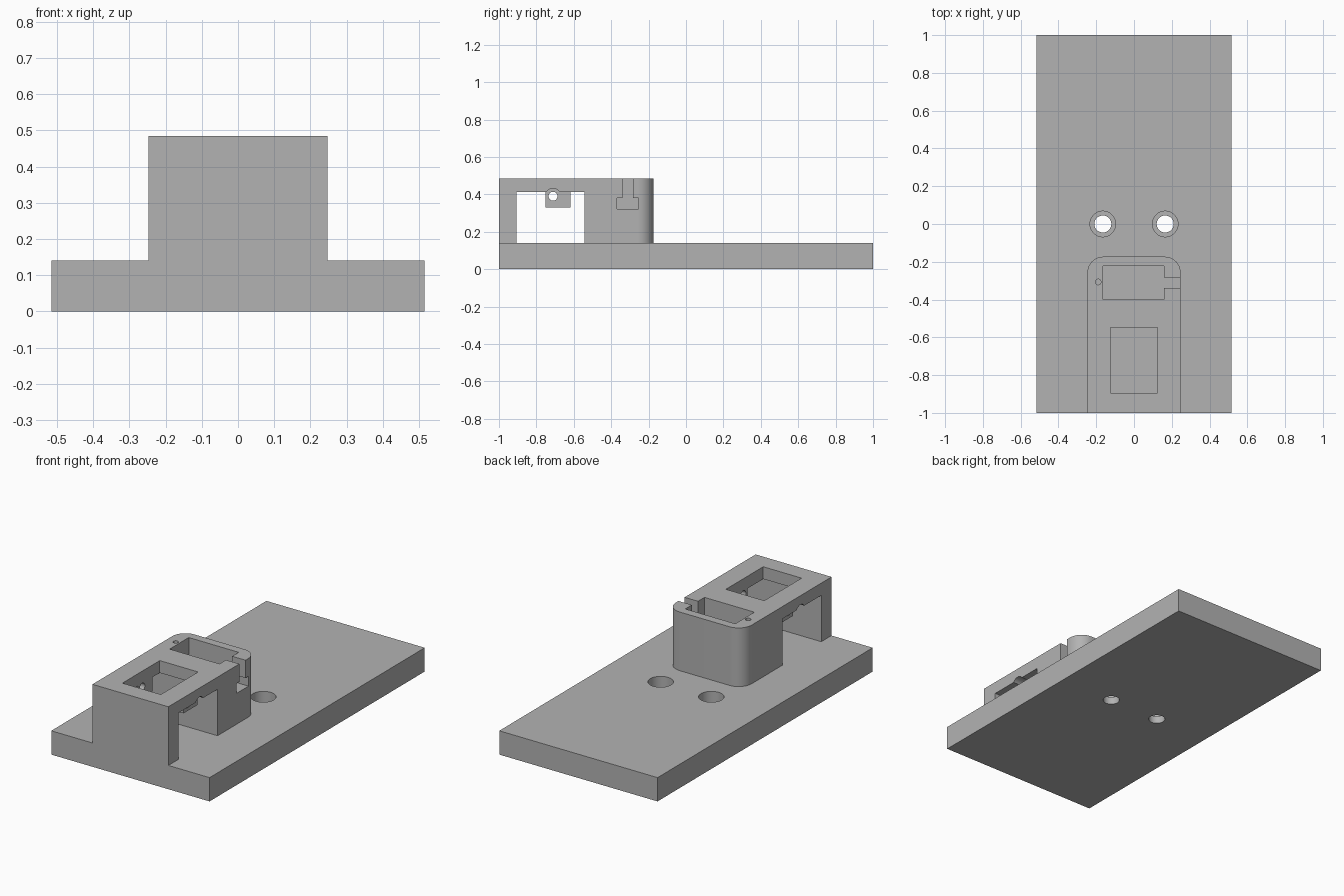
import bpy
import bmesh
from math import radians
from mathutils import Matrix, Vector

cube = bpy.data.objects.get("Cube")
if cube:
    bpy.data.objects.remove(cube, do_unlink=True)

grey = bpy.data.materials.new("matte_grey")
grey.use_nodes = True
grey.diffuse_color = (0.45, 0.45, 0.45, 1)
grey.node_tree.nodes["Principled BSDF"].inputs["Base Color"].default_value = (0.45, 0.45, 0.45, 1)


def finish(name, bm):
    mesh = bpy.data.meshes.new(name)
    bm.to_mesh(mesh)
    bm.free()
    mesh.materials.append(grey)
    obj = bpy.data.objects.new(name, mesh)
    bpy.context.collection.objects.link(obj)
    return obj


def box(name, x, y, z, back_radius=0):
    """Box from (min, max) pairs, optionally with rounded upright back edges."""
    bm = bmesh.new()
    low, high = (Vector(corner) for corner in zip(x, y, z))
    place = Matrix.Translation((low + high) / 2) @ Matrix.Diagonal((*(high - low), 1))
    bmesh.ops.create_cube(bm, size=1, matrix=place)
    if back_radius:
        edges = [e for e in bm.edges if all(v.co.y > y[1] - 0.001 for v in e.verts)
                 and abs(e.verts[0].co.z - e.verts[1].co.z) > 0.01]
        bmesh.ops.bevel(bm, geom=edges, offset=back_radius, segments=12,
                        profile=0.5, affect='EDGES')
    return finish(name, bm)


def rod(name, center, radius, length, along_x=False):
    bm = bmesh.new()
    place = Matrix.Translation(center)
    if along_x:
        place = place @ Matrix.Rotation(radians(90), 4, 'Y')
    bmesh.ops.create_cone(bm, cap_ends=True, segments=40, radius1=radius,
                          radius2=radius, depth=length, matrix=place)
    return finish(name, bm)


def combine(target, other, operation='DIFFERENCE'):
    mod = target.modifiers.new("combine", 'BOOLEAN')
    mod.operation = operation
    mod.solver = 'EXACT'
    mod.object = other
    bpy.context.view_layer.objects.active = target
    bpy.ops.object.modifier_apply(modifier=mod.name)
    bpy.data.objects.remove(other, do_unlink=True)


# Raised housing with a cross tunnel
housing = box("housing", (-0.247, 0.247), (-1, -0.173), (0.08, 0.485), 0.085)
combine(housing, box("tunnel", (-0.5, 0.5), (-0.905, -0.543), (0, 0.413)))

# Hanging lugs: one bar, split by the roof window
combine(housing, box("lugs", (-0.17, 0.17), (-0.75, -0.617), (0.33, 0.45)), 'UNION')
combine(housing, box("window", (-0.125, 0.125), (-0.896, -0.549), (0.2, 0.6)))

# Pin bore, with wider access grooves outside the lugs
pin = (-0.711, 0.39)
combine(housing, rod("pin_bore", (0, *pin), 0.024, 0.8, True))
for side in (-1, 1):
    combine(housing, rod("pin_access", (side * 0.266, *pin), 0.042, 0.2, True))

# Rear pocket, its T-shaped side outlet and a screw hole
combine(housing, box("pocket", (-0.165, 0.16), (-0.4, -0.222), (0.322, 0.6)))
combine(housing, box("outlet_slot", (0.1, 0.4), (-0.34, -0.283), (0.35, 0.7)))
combine(housing, box("outlet_foot", (0.1, 0.4), (-0.368, -0.255), (0.322, 0.38)))
combine(housing, rod("screw_hole", (-0.19, -0.307, 0.485), 0.015, 0.2))

# Base plate with two counterbored holes
body = box("mount_body", (-0.515, 0.515), (-1, 1), (0, 0.14))
for side in (-1, 1):
    combine(body, rod("bolt_hole", (side * 0.165, 0, 0.1), 0.045, 0.5))
    combine(body, rod("bolt_recess", (side * 0.165, 0, 0.14), 0.068, 0.19))
combine(body, housing, 'UNION')

bpy.ops.object.select_all(action='DESELECT')
body.select_set(True)
bpy.context.view_layer.objects.active = body
bpy.ops.object.shade_smooth_by_angle(angle=radians(30))
